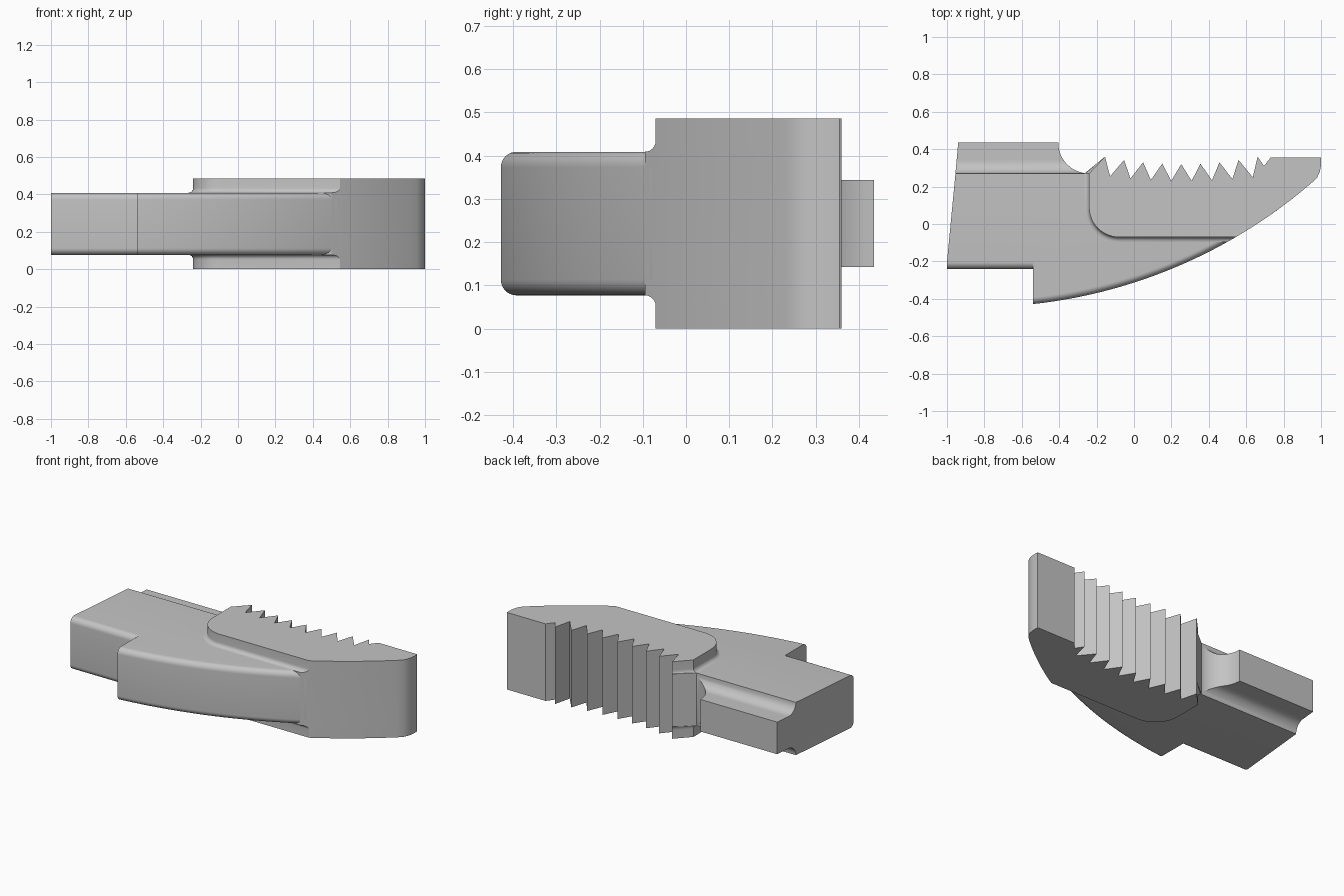
import bpy, bmesh
from math import sin, cos, pi, sqrt, radians

cube = bpy.data.objects.get("Cube")
if cube:
    bpy.data.objects.remove(cube, do_unlink=True)

grey = bpy.data.materials.new("plain grey")
grey.use_nodes = True
colour = (0.55, 0.55, 0.55, 1)
grey.diffuse_color = colour
grey.node_tree.nodes["Principled BSDF"].inputs["Base Color"].default_value = colour

MID = 0.243          # height of the symmetry plane
JAW_HALF = 0.2425    # half thicknesses
SHANK_HALF = 0.166
BACK = 0.27          # rear edge of the shank
R, CX, CY = 2.73, -0.835, 2.286   # large arc of the front face


def front_y(x):
    return CY - sqrt(R * R - (x - CX) ** 2)


def front_x(y):
    return CX + sqrt(R * R - (CY - y) ** 2)


def end_x(y):
    """Slanted end of the shank."""
    return -1 + 0.089 * (y + 0.24)


def spread(a, b, n):
    return [a + (b - a) * i / n for i in range(n + 1)]


def loft(name, rings):
    """Closed solid through rings that share one point count."""
    bm = bmesh.new()
    loops = [[bm.verts.new(p) for p in ring] for ring in rings]
    n = len(loops[0])
    for a, b in zip(loops, loops[1:]):
        for i in range(n):
            j = (i + 1) % n
            bm.faces.new((a[i], a[j], b[j], b[i]))
    bm.faces.new(loops[0])
    bm.faces.new(loops[-1])
    bmesh.ops.recalc_face_normals(bm, faces=bm.faces)
    mesh = bpy.data.meshes.new(name)
    bm.to_mesh(mesh)
    bm.free()
    mesh.materials.append(grey)
    obj = bpy.data.objects.new(name, mesh)
    bpy.context.collection.objects.link(obj)
    bpy.ops.object.select_all(action='DESELECT')
    obj.select_set(True)
    bpy.context.view_layer.objects.active = obj
    bpy.ops.object.shade_smooth_by_angle(angle=radians(25))
    return obj


def stack(name, outline, upper):
    """Loft a plan outline through (height, offset) steps, mirrored about MID."""
    steps = [(-h, d) for h, d in reversed(upper)] + upper
    loft(name, [[(x, y, MID + h) for x, y in outline(d)] for h, d in steps])


# Serrated jaw with a cove flaring out where it meets the shank
def jaw_outline(d):
    pts = [(-0.24 - d, BACK)]
    pts += [(-0.08 + (0.16 + d) * cos(a), 0.09 + (0.16 + d) * sin(a))
            for a in spread(pi, 1.5 * pi, 12)]
    pts += [(x, front_y(x)) for x in spread(front_x(-0.07 - d), 0.955, 12)]
    pts += [(0.98, 0.25), (0.994, 0.28), (1, 0.315), (1, 0.355)]
    pts += [(0.73, 0.355), (0.695, 0.31)]
    for i in range(8, -1, -1):
        pts.append((-0.155 + 0.102 * i, 0.32 + 0.0025 * (i - 4) ** 2))
        if i:
            v = i - 1
            pts.append((-0.128 + 0.109 * v, 0.23 + 0.0018 * (v - 3.7) ** 2))
    return pts


cove = 0.025
jaw_steps = [(SHANK_HALF + cove * (1 - cos(a)), cove * (1 - sin(a)))
             for a in spread(0, pi / 2, 6)]
stack("serrated_jaw", jaw_outline, jaw_steps + [(JAW_HALF, 0)])


# Shank with its front edges rounded over
def shank_outline(e):
    step = -0.24 + e
    pts = [(end_x(BACK), BACK), (end_x(-0.24), step), (-0.54, step)]
    pts += [(x, front_y(x) + e) for x in spread(-0.54, 0.53, 24)]
    return pts + [(0.5, 0.1), (-0.2, 0.2), (-0.24, BACK)]


edge = 0.036
shank_steps = [(SHANK_HALF - edge + edge * sin(a), edge * (1 - cos(a)))
               for a in spread(0, pi / 2, 8)]
stack("shank", shank_outline, shank_steps)


# Narrow rear rail, coved into the shank and scooped beside the jaw
rail_rings = []
scoop, fillet = 0.165, 0.065
for a in spread(0, pi / 2, 16):
    y = BACK + scoop * (1 - cos(a))
    right = -0.24 - scoop * sin(a)
    off = max(0, BACK + fillet - y)
    h = SHANK_HALF - sqrt(max(0, fillet ** 2 - off ** 2))
    rail_rings.append([(end_x(y), y, MID - h), (right, y, MID - h),
                       (right, y, MID + h), (end_x(y), y, MID + h)])
loft("rear_rail", rail_rings)
